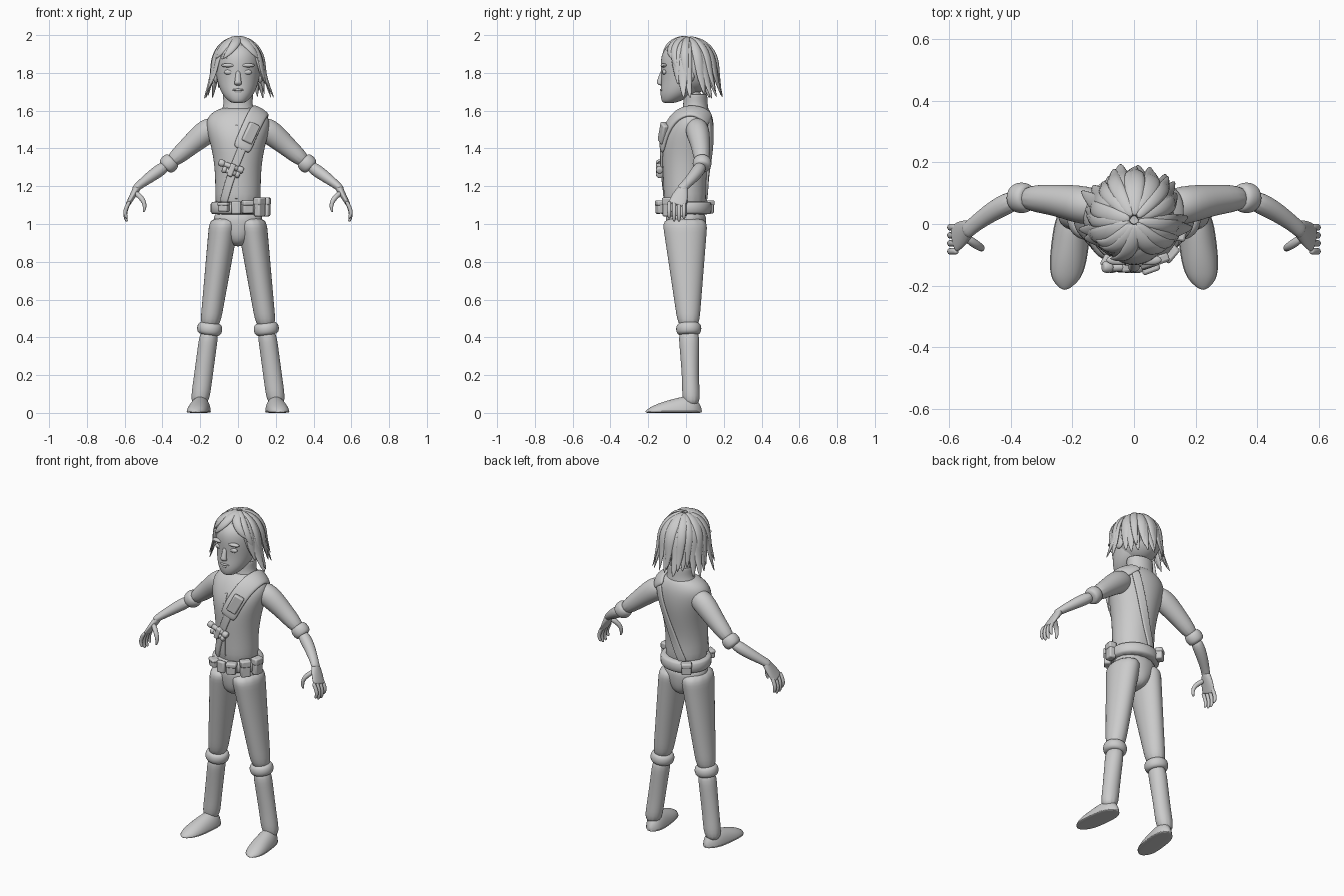
import bpy, bmesh, math, random
from math import sin, cos, pi, radians
from mathutils import Vector, Matrix
from mathutils.bvhtree import BVHTree

cube = bpy.data.objects.get("Cube")
if cube:
    bpy.data.objects.remove(cube, do_unlink=True)
random.seed(4)
X, Y, Z = Matrix.Identity(3)

grey = bpy.data.materials.new("plain grey")
grey.use_nodes = True
grey.diffuse_color = (.6, .6, .6, 1)
shader = grey.node_tree.nodes["Principled BSDF"]
shader.inputs["Base Color"].default_value = grey.diffuse_color


def finish(name, bm, subdiv=2, mirror=False, thick=0, bevel=0):
    """Turn a bmesh into a smooth object with the usual modifiers."""
    bmesh.ops.recalc_face_normals(bm, faces=bm.faces)
    for face in bm.faces:
        face.smooth = True
    mesh = bpy.data.meshes.new(name)
    bm.to_mesh(mesh)
    bm.free()
    mesh.materials.append(grey)
    ob = bpy.data.objects.new(name, mesh)
    bpy.context.collection.objects.link(ob)
    if mirror:
        ob.modifiers.new("mirror", "MIRROR").use_mirror_merge = False
    if thick:
        mod = ob.modifiers.new("thickness", "SOLIDIFY")
        mod.thickness, mod.offset = thick, 0
    if bevel:
        mod = ob.modifiers.new("bevel", "BEVEL")
        mod.width, mod.segments = bevel, 2
    if subdiv:
        mod = ob.modifiers.new("smooth", "SUBSURF")
        mod.levels = mod.render_levels = subdiv
    return ob


def add_loft(bm, rows, axes=None, hint=Y, sides=12, caps=True, floor=None):
    """Elliptical rings (centre, half width, half depth) joined into a tube."""
    centres = [Vector(row[0]) for row in rows]
    last = len(rows) - 1
    rings = []
    for i, (_, width, depth) in enumerate(rows):
        if axes:
            u, v = axes
        else:
            along = (centres[min(i + 1, last)] - centres[max(i - 1, 0)]).normalized()
            u = along.cross(hint).normalized()
            v = u.cross(along)
        ring = []
        for k in range(sides):
            angle = math.tau * k / sides
            p = centres[i] + u * width * cos(angle) + v * depth * sin(angle)
            if floor is not None:
                p.z = max(p.z, floor)
            ring.append(bm.verts.new(p))
        rings.append(ring)
    for low, high in zip(rings, rings[1:]):
        for k in range(sides):
            bm.faces.new((low[k - 1], low[k], high[k], high[k - 1]))
    if caps:
        bm.faces.new(rings[0])
        bm.faces.new(rings[-1])


def loft(name, rows, mirror=False, subdiv=2, thick=0, **options):
    bm = bmesh.new()
    add_loft(bm, rows, **options)
    return finish(name, bm, subdiv, mirror, thick)


def stack(name, rows, **options):
    """Loft of level rings given as height, y, half width, half depth."""
    return loft(name, [((0, y, z), a, b) for z, y, a, b in rows],
                axes=(X, Y), sides=16, **options)


def band(name, start, end, radius, mirror=False):
    """Short bulging ring, for cuffs and caps."""
    start, end = Vector(start), Vector(end)
    rows = []
    for i in range(7):
        r = radius * (.7 + .3 * abs(sin(pi * i / 6)) ** .5)
        rows.append((start.lerp(end, i / 6), r, r))
    loft(name, rows, mirror)


def ball(name, loc, size, mirror=False):
    bm = bmesh.new()
    place = Matrix.Translation(loc) @ Matrix.Diagonal((*size, 1))
    bmesh.ops.create_uvsphere(bm, u_segments=20, v_segments=12, radius=1, matrix=place)
    finish(name, bm, 0, mirror)


def box(name, loc, size, turn=0, tilt=0):
    bm = bmesh.new()
    place = Matrix.Translation(loc) @ Matrix.Rotation(turn, 4, "Z") \
        @ Matrix.Rotation(tilt, 4, "Y") @ Matrix.Diagonal((*size, 1))
    bmesh.ops.create_cube(bm, size=1, matrix=place)
    ob = finish(name, bm, 0, bevel=.008)
    bpy.context.view_layer.objects.active = ob
    ob.select_set(True)
    bpy.ops.object.shade_smooth_by_angle(angle=radians(40))
    ob.select_set(False)


# Torso, pelvis, neck and collar
torso = stack("vest_torso", [
    (1.04, 0, .13, .12), (1.2, -.01, .12, .11), (1.35, 0, .13, .13), (1.46, .01, .16, .14),
    (1.55, .03, .18, .12), (1.6, .04, .13, .09), (1.62, .05, .07, .06)])
stack("pelvis", [(.88, 0, .03, .06), (.92, 0, .08, .1), (1, 0, .14, .11), (1.08, 0, .13, .11)])
stack("neck", [(1.56, .06, .05, .05), (1.76, .02, .05, .05)])
stack("collar", [(1.59, .05, .09, .07), (1.63, .05, .07, .06), (1.69, .05, .08, .06)],
      caps=False, thick=.01)


# Legs follow one slanted axis, growing towards the hip
def leg_axis(z):
    return Vector((.21 - .135 * z, .03 - .035 * z, z))


loft("trouser_leg", [(leg_axis(z), .032 + .05 * z, .12 * z + .003) for z in
                     (1.04, .96, .85, .7, .55, .44)], True, axes=(X, Y))
band("knee_cuff", leg_axis(.41), leg_axis(.48), .07, True)
loft("boot_shaft", [(leg_axis(z), .052, .045 + abs(z - .17) * .05) for z in
                    (.45, .35, .25, .15, .03)], True, axes=(X, Y))
foot_rows, sole_rows = [], []
for i in range(11):
    t = i / 10
    spread = (1.03 - abs(2 * t - 1) ** 3) ** .5
    spot = Vector((.19 + .035 * t, .085 - .3 * t, .006))
    foot_rows.append((spot, .06 * spread, (.11 - .08 * t) * spread))
    sole_rows.append((spot, .063 * spread, .009))
loft("boot_foot", foot_rows, True, axes=(X, Z), floor=.005)
loft("boot_sole", sole_rows, True, axes=(X, Z), floor=0)

# Arms, sleeve cuffs and hands
wrist, elbow = Vector((.53, -.01, 1.2)), Vector((.37, .085, 1.315))
loft("sleeve", [((.09, .05, 1.52), .05, .05), ((.16, .06, 1.5), .075, .07),
                ((.26, .08, 1.41), .053, .05), (elbow, .042, .044)], True)
band("sleeve_cuff", elbow + (Z - X) * .03, elbow + (X - Z) * .02, .052, True)
loft("forearm", [(elbow, .036, .038), ((.45, .05, 1.26), .034, .035),
                 (wrist, .021, .025), (wrist + (X - Y - Z) * .02, .02, .03)], True)
palm_end = Vector((.585, -.05, 1.1))
loft("palm", [(wrist.lerp(palm_end, f), .022 - .01 * f, .024 + .024 * sin(f * 2))
              for f in (-.1, .3, .6, .9, 1)], True)
bm = bmesh.new()
for i in range(4):
    root = palm_end + Y * .026 * (i - 1.5)
    size = .07 + .02 * sin(i)
    add_loft(bm, [(root + X * .015 * sin(f * 3) - Z * size * f, r, r) for f, r in
                  ((-.3, .01), (0, .012), (.5, .012), (.85, .01), (1, .006))], sides=8)
add_loft(bm, [((.55, -.04, 1.17), .016, .016), ((.51, -.07, 1.14), .016, .016),
              ((.49, -.08, 1.1), .012, .012), ((.5, -.08, 1.06), .007, .007)], sides=8)
finish("fingers", bm, mirror=True)

# Head and face
stack("head", [(1.64, -.09, .03, .03), (1.65, -.08, .05, .05), (1.69, -.04, .09, .1),
               (1.76, 0, .115, .13), (1.85, .01, .125, .15), (1.92, .01, .12, .14),
               (1.97, .01, .06, .07)])
loft("nose", [((0, -.12, 1.82), .014, .012), ((0, -.135, 1.77), .014, .014),
              ((0, -.143, 1.745), .022, .018), ((0, -.13, 1.733), .017, .008)], axes=(X, Y))
ball("eye", (.047, -.113, 1.804), (.027, .013, .014), True)
ball("brow", (.05, -.117, 1.84), (.04, .017, .011), True)
ball("upper_lip", (0, -.128, 1.71), (.03, .011, .007))
ball("lower_lip", (0, -.124, 1.697), (.025, .012, .008))
ball("chin", (0, -.105, 1.665), (.03, .02, .02))
ball("ear", (.118, .015, 1.785), (.014, .03, .04), True)

# Hair: a cap under layered locks that sweep out from the crown
crown = Vector((0, .012, 1.83))
ball("hair_cap", crown + Y * .02, (.13, .137, .14))


def add_lock(bm, turn, wide, lift, reach):
    """One lock; turn is in degrees from the front, positive towards +x."""
    side = math.copysign(1, turn - 8)
    front = min(1, max(0, (65 - abs(turn)) / 30))
    end = 16 * front - 48 * reach * (1 - front)
    flare = random.uniform(.17, .36) * reach
    rows = []
    for i in range(8):
        f = i / 7
        phi = 86 + (end - 86) * f
        heading = radians(turn + side * (8 + 26 * front) * f * f)
        drop = max(0, -phi / 50)
        ring = cos(radians(max(phi, 0))) * (1 + flare * drop ** 1.4) * lift
        rise = sin(radians(max(phi, 0))) - drop
        p = crown + Vector((.135 * ring * sin(heading), -.152 * ring * cos(heading),
                            .155 * lift * rise))
        taper = sin(pi * (.1 + .89 * f)) ** .6
        rows.append((p, wide * taper, .013 * taper))
    out = X * sin(radians(turn)) - Y * cos(radians(turn)) + Z * .6
    add_loft(bm, rows, hint=out, sides=6)


bm = bmesh.new()
for count, lift, reach, wide in ((22, .98, 1.08, .036), (17, 1.03, .8, .03)):
    for i in range(count):
        turn = 360 * (i + .5) / count - 180 + random.uniform(-5, 5)
        add_lock(bm, turn, wide * random.uniform(.85, 1.1),
                 lift + random.uniform(-.02, .02), reach * random.uniform(.85, 1.1))
finish("hair_locks", bm, 1)

# Belt with pouches set around it
stack("belt", [(z, 0, r, r - .01) for z, r in
               ((1.05, .14), (1.055, .15), (1.115, .15), (1.12, .14))], subdiv=1)
box("belt_buckle", (-.01, -.147, 1.087), (.05, .025, .07))
for degrees, height in ((-30, .05), (20, .07), (50, .1), (80, .1), (215, .07)):
    turn = radians(degrees)
    place = Vector((.15 * sin(turn), -.145 * cos(turn), 1.09))
    box("belt_pouch", place, (.055, .04, height), turn)
    box("belt_pouch_flap", place + Z * height * .3, (.06, .046, height * .4), turn)

# Sash draped over the torso surface
surface = BVHTree.FromObject(torso, bpy.context.evaluated_depsgraph_get())


def drape(name, start, middle, end, wide, lift, thick):
    """Ribbon along a bent line, pressed onto the torso."""
    start, middle, end = Vector(start), Vector(middle), Vector(end)
    bm = bmesh.new()
    rows = []
    for i in range(9):
        f = i / 8
        a, b = start.lerp(middle, f), middle.lerp(end, f)
        spot, normal = surface.find_nearest(a.lerp(b, f))[:2]
        across = (b - a).cross(normal).normalized() * wide
        row = []
        for s in (-1, -.5, 0, .5, 1):
            q, facing = surface.find_nearest(spot + across * s + normal * .01)[:2]
            row.append(bm.verts.new(q + facing * lift))
        rows.append(row)
    for low, high in zip(rows, rows[1:]):
        for k in range(4):
            bm.faces.new((low[k], low[k + 1], high[k + 1], high[k]))
    finish(name, bm, thick=thick)


drape("sash_front", (-.1, -.12, 1.1), (-.04, -.14, 1.26), (.04, -.14, 1.44), .024, .006, .014)
drape("shoulder_pad", (.02, -.15, 1.39), (.16, -.1, 1.72), (.11, .15, 1.55), .052, .01, .02)
drape("sash_back", (.11, .15, 1.57), (.06, .16, 1.35), (-.06, .12, 1.1), .025, .006, .014)
drape("vest_placket", (-.01, -.13, 1.13), (-.01, -.14, 1.3), (-.01, -.13, 1.54), .008, .002, .006)
pocket_spot = surface.find_nearest(Vector((.078, -.13, 1.49)))[0]
box("pad_pocket", pocket_spot - Y * .02, (.06, .03, .11), .35, .47)

# Pair of capped tubes hung on the sash
slant = Vector((.94, 0, -.34))
for z, half in ((1.305, .07), (1.275, .05)):
    middle = Vector((-.037, -.14, z))
    loft("sash_tube", [(middle + slant * half * f, .014, .014) for f in (-.9, .9)], subdiv=0)
    for end in (-1, 1):
        band("tube_cap", middle + slant * half * end, middle + slant * half * end * .5, .02)
box("tube_clip", (-.035, -.135, 1.285), (.03, .045, .07), tilt=.35)
